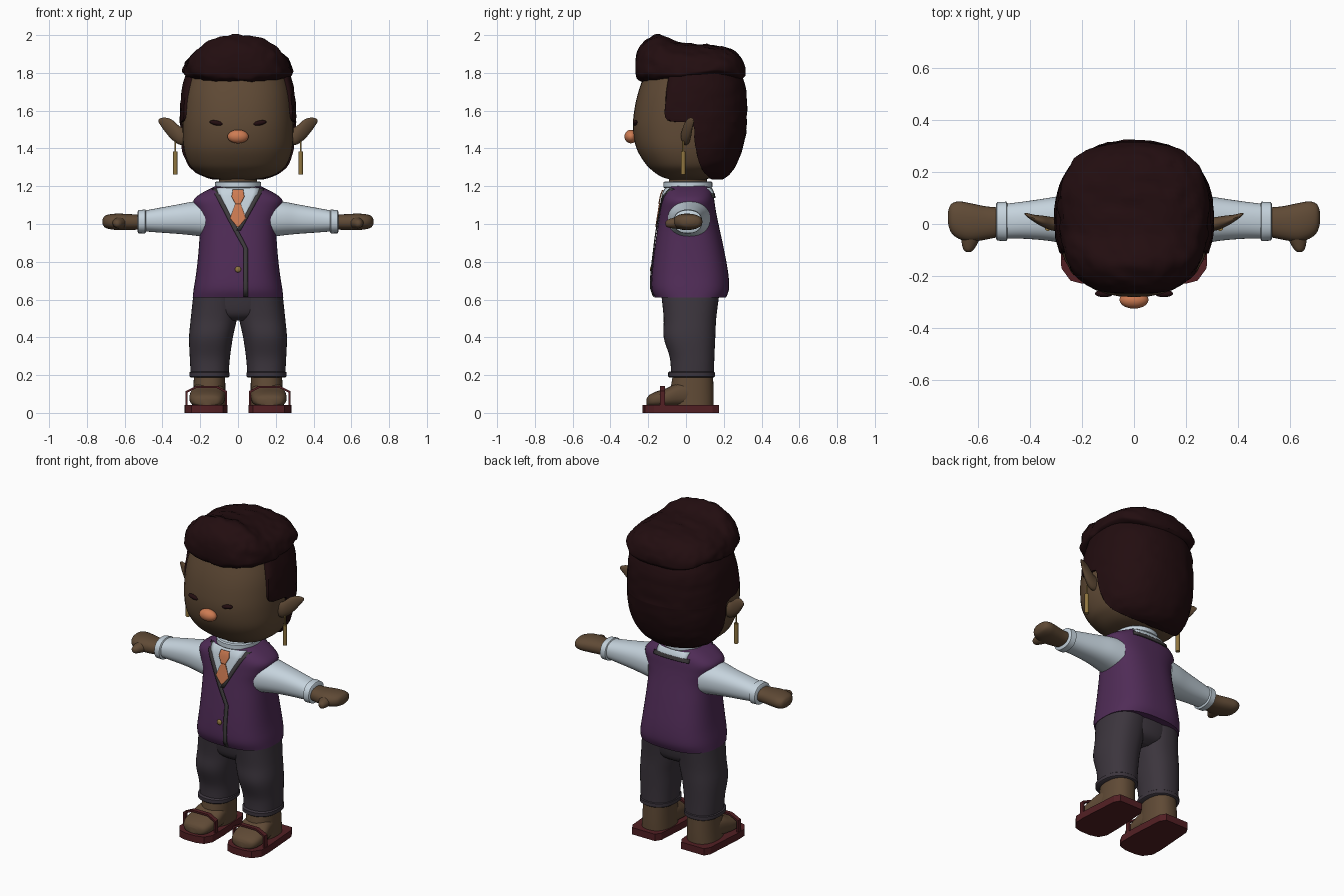
import bpy, bmesh, math
from mathutils import Vector, noise

if "Cube" in bpy.data.objects:
    bpy.data.objects.remove(bpy.data.objects["Cube"], do_unlink=True)


def material(name, *rgb):
    m = bpy.data.materials.new(name)
    m.use_nodes = True
    m.diffuse_color = (*rgb, 1)
    m.node_tree.nodes["Principled BSDF"].inputs["Base Color"].default_value = (*rgb, 1)
    return m


SKIN = material("brown skin", .115, .068, .036)
HAIR = material("dark maroon hair", .016, .004, .005)
ORANGE = material("orange", .62, .2, .085)
VEST = material("purple cloth", .08, .025, .095)
SHIRT = material("pale blue cloth", .56, .65, .72)
PANTS = material("charcoal cloth", .045, .036, .047)
TRIM = material("grey trim", .05, .045, .048)
SANDAL = material("red brown leather", .085, .014, .017)
GOLD = material("gold", .28, .18, .05)


def finish(name, bm, mat, angle=40):
    bmesh.ops.recalc_face_normals(bm, faces=bm.faces)
    me = bpy.data.meshes.new(name)
    bm.to_mesh(me)
    bm.free()
    me.materials.append(mat)
    me.shade_smooth()
    me.set_sharp_from_angle(angle=math.radians(angle))
    ob = bpy.data.objects.new(name, me)
    bpy.context.collection.objects.link(ob)
    return ob


def smooth(rows, sub=5):
    """Catmull-Rom spline through the section rows."""
    out = []
    for i in range(len(rows) - 1):
        quad = [rows[max(i - 1, 0)], rows[i], rows[i + 1], rows[min(i + 2, len(rows) - 1)]]
        for k in range(sub):
            t = k / sub
            out.append([b + .5 * t * (c - a + t * (2*a - 5*b + 4*c - d + t * (3*(b - c) + d - a)))
                        for a, b, c, d in zip(*quad)])
    return out + [list(rows[-1])]


PLACE = {"x": lambda t, u, v: (t, u, v), "y": lambda t, u, v: (u, t, v),
         "z": lambda t, u, v: (u, v, t)}


def loft(name, axis, rows, mat, n=2.3, side=1, sub=5, seg=40, mid=.5, rough=0):
    """Rows are (position, centre, half width, low, high, optional front limit)."""
    bm = bmesh.new()
    rings = []
    for t, cu, ru, lo, hi, *limit in smooth(rows, sub):
        cv = lo + (hi - lo) * mid
        ring = []
        for k in range(seg):
            a = math.tau * k / seg
            c, s = math.cos(a), math.sin(a)
            u = cu + ru * math.copysign(abs(c) ** (2 / n), c)
            v = cv + (hi - cv if s > 0 else cv - lo) * math.copysign(abs(s) ** (2 / n), s)
            if limit:
                v = max(v, limit[0])
            p = Vector(PLACE[axis](t, u, v))
            if rough:
                centre = Vector(PLACE[axis](t, cu, cv))
                p += (p - centre).normalized() * noise.noise(p * 22) * rough
            ring.append(bm.verts.new((p.x * side, p.y, p.z)))
        rings.append(ring)
    for r, q in zip(rings, rings[1:]):
        for k in range(seg):
            j = (k + 1) % seg
            bm.faces.new((r[k], r[j], q[j], q[k]))
    bm.faces.new(rings[0])
    bm.faces.new(rings[-1])
    return finish(name, bm, mat)


def ball(name, at, size, mat, tilt=0):
    bm = bmesh.new()
    bmesh.ops.create_uvsphere(bm, u_segments=24, v_segments=14, radius=1)
    bmesh.ops.scale(bm, vec=size, verts=bm.verts)
    ob = finish(name, bm, mat)
    ob.location, ob.rotation_euler = at, (0, tilt, 0)


def prism(name, outline, depth, axis, start, mat, side):
    """Extrude an outline along an axis."""
    bm = bmesh.new()
    f = bm.faces.new([bm.verts.new(PLACE[axis](start, u, v)) for u, v in outline])
    new = bmesh.ops.extrude_face_region(bm, geom=[f])["geom"]
    bmesh.ops.translate(bm, vec=PLACE[axis](depth, 0, 0),
                        verts=[g for g in new if isinstance(g, bmesh.types.BMVert)])
    bmesh.ops.scale(bm, vec=(side, 1, 1), verts=bm.verts)
    return finish(name, bm, mat, 25)


# Head and neck
loft("head", "z", [(1.235, 0, .09, -.08, .1), (1.25, 0, .17, -.13, .15), (1.28, 0, .225, -.175, .2),
                   (1.32, 0, .262, -.215, .23), (1.4, 0, .288, -.262, .26), (1.5, 0, .294, -.281, .28),
                   (1.6, 0, .291, -.274, .28), (1.7, 0, .28, -.252, .27), (1.82, 0, .25, -.21, .25)], SKIN)
loft("neck", "z", [(1.14, 0, .1, -.09, .11), (1.27, 0, .1, -.09, .11)], SKIN, n=2)
ball("nose", (0, -.292, 1.463), (.056, .034, .036), ORANGE)

# Hair: fitted back and sides, with a swept puff on top
loft("back_hair", "z", [(1.235, 0, .13, -.1, .19, .14), (1.25, 0, .18, -.13, .215, .12),
                        (1.28, 0, .235, -.18, .245, .09), (1.34, 0, .28, -.23, .278, .065),
                        (1.44, 0, .303, -.27, .31, .045), (1.53, 0, .307, -.285, .322, .03),
                        (1.55, 0, .307, -.285, .323, -.1), (1.64, 0, .305, -.28, .323, -.11),
                        (1.74, 0, .292, -.25, .312, -.1), (1.84, 0, .26, -.22, .27, -.08)],
     HAIR, seg=64, rough=.005)
loft("top_hair", "y", [(-.268, 0, .06, 1.8, 1.87), (-.255, 0, .14, 1.765, 1.92), (-.21, 0, .215, 1.748, 1.975),
                       (-.14, 0, .258, 1.738, 2), (-.05, 0, .28, 1.738, 1.965), (.05, 0, .288, 1.758, 1.952),
                       (.15, 0, .278, 1.775, 1.945), (.24, 0, .235, 1.765, 1.925),
                       (.29, 0, .17, 1.765, 1.88), (.314, 0, .06, 1.785, 1.83)],
     HAIR, n=2.2, seg=72, mid=.26, rough=.012)

# Vest, with a lookup of its surface for the pieces laid on it
VEST_ROWS = [(.61, 0, .24, -.165, .212), (.66, 0, .234, -.183, .228), (.75, 0, .22, -.18, .222),
             (.88, 0, .207, -.165, .198), (1, 0, .203, -.148, .172), (1.07, 0, .224, -.137, .158),
             (1.125, 0, .236, -.128, .15), (1.165, 0, .19, -.118, .143), (1.2, 0, .12, -.1, .125)]
VEST_N = 2.6
loft("vest", "z", VEST_ROWS, VEST, n=VEST_N, seg=56)


def vest_y(x, z, face):
    rows = smooth(VEST_ROWS, 5)
    a, b = next((p for p in zip(rows, rows[1:]) if p[1][0] >= z), rows[-2:])
    f = (z - a[0]) / (b[0] - a[0])
    _, _, r, lo, hi = [p + (q - p) * f for p, q in zip(a, b)]
    bulge = (1 - min(abs(x) / r, .97) ** VEST_N) ** (1 / VEST_N)
    return (lo + hi) / 2 + face * (hi - lo) / 2 * bulge


def drape(name, rows, mat, lift, face=-1, cols=8, sub=6):
    """Lay a thin plate on the vest; rows are (height, left x, right x)."""
    bm = bmesh.new()
    grid = []
    for i, (p, q) in enumerate(zip(rows, rows[1:])):
        for k in range(0 if i == 0 else 1, sub + 1):
            z, l, r = [a + (b - a) * k / sub for a, b in zip(p, q)]
            xs = [l + (r - l) * c / cols for c in range(cols + 1)]
            grid.append([bm.verts.new((x, vest_y(x, z, face) + face * lift, z)) for x in xs])
    for r, q in zip(grid, grid[1:]):
        for c in range(cols):
            bm.faces.new((r[c], r[c + 1], q[c + 1], q[c]))
    ob = finish(name, bm, mat)
    mod = ob.modifiers.new("thickness", "SOLIDIFY")
    mod.thickness, mod.offset = .006, 0


drape("shirt_front", [(1.19, -.115, .115), (1.15, -.1, .1), (.975, -.012, .004)], SHIRT, .003)
drape("right_lapel_trim", [(1.185, -.137, -.112), (.97, -.026, 0), (.87, .03, .052), (.615, .03, .052)],
      TRIM, .005, cols=2)
drape("left_lapel_trim", [(1.185, .112, .137), (.965, -.008, .014)], TRIM, .005, cols=2)
drape("tie_knot", [(1.18, -.028, .028), (1.145, -.034, .034), (1.105, -.013, .013)], ORANGE, .012)
drape("tie_blade", [(1.11, -.012, .012), (1.03, -.042, .042), (.985, -.004, .004)], ORANGE, .009)
drape("shirt_back", [(1.19, -.105, .105), (1.155, -.1, .1)], SHIRT, .003, 1)
drape("back_neck_trim", [(1.16, -.12, .12), (1.138, -.12, .12)], TRIM, .005, 1)
ball("vest_button", (0, vest_y(0, .76, -1) - .003, .76), (.016, .009, .016), GOLD)

# Shirt collar
loft("collar", "z", [(1.165, 0, .108, -.105, .128), (1.195, 0, .113, -.11, .132)], SHIRT, n=2.1, sub=1)
loft("collar_fold", "z", [(1.19, 0, .117, -.114, .134), (1.195, 0, .122, -.119, .139),
                          (1.22, 0, .122, -.119, .139), (1.226, 0, .115, -.112, .132)], SHIRT, n=2.1, sub=1)

# Seat of the trousers
loft("trouser_seat", "z", [(.49, 0, .09, -.07, .1), (.53, 0, .19, -.11, .155),
                           (.64, 0, .22, -.13, .175)], PANTS)

for side, word in ((1, "left_"), (-1, "right_")):
    # Eye, ear and earring
    ball(word + "eye", (side * .115, -.268, 1.535), (.036, .014, .013), HAIR, -side * .2)
    loft(word + "ear", "x", [(.27, 0, .022, 1.42, 1.5), (.31, 0, .026, 1.42, 1.518),
                             (.35, .01, .022, 1.447, 1.552), (.385, .022, .014, 1.487, 1.563),
                             (.41, .034, .008, 1.522, 1.56), (.422, .04, .003, 1.54, 1.552)],
         SKIN, n=2, side=side, seg=24)
    for part, r, lo, hi in (("earring_link", .005, 1.385, 1.44), ("earring_bar", .012, 1.262, 1.385)):
        loft(word + part, "z", [(lo, .332, r, -.015 - r, -.015 + r), (hi, .332, r, -.015 - r, -.015 + r)],
             GOLD, n=2, side=side, sub=1, seg=12)

    # Sleeve, cuff and hand
    loft(word + "sleeve", "x", [(.17, .015, .112, .93, 1.125), (.24, .017, .1, .94, 1.118),
                                (.32, .018, .084, .948, 1.103), (.42, .015, .072, .955, 1.085),
                                (.51, .01, .066, .962, 1.068)], SHIRT, side=side)
    loft(word + "cuff", "x", [(.487, .01, .068, .958, 1.07), (.492, .01, .076, .95, 1.077),
                              (.527, .01, .074, .951, 1.073), (.532, .01, .066, .96, 1.065)],
         SHIRT, side=side, sub=1)
    loft(word + "hand", "x", [(.51, .008, .055, .972, 1.05), (.57, .004, .064, .968, 1.052),
                              (.63, .006, .074, .968, 1.055), (.675, .015, .072, .972, 1.052),
                              (.705, .022, .054, .982, 1.043), (.717, .025, .02, 1, 1.025)],
         SKIN, side=side, seg=28)
    loft(word + "thumb", "y", [(-.108, .638, .008, .992, 1.012), (-.098, .637, .02, .983, 1.022),
                               (-.07, .632, .032, .977, 1.032), (-.02, .62, .045, .972, 1.045)],
         SKIN, n=2, side=side, seg=20)

    # Trouser leg and turned cuff
    loft(word + "leg", "z", [(.2, .15, .1, -.08, .148), (.29, .149, .106, -.085, .15),
                             (.4, .143, .116, -.118, .155), (.5, .128, .122, -.118, .16),
                             (.62, .115, .122, -.13, .175)], PANTS, side=side)
    loft(word + "leg_cuff", "z", [(.188, .151, .1, -.088, .147), (.193, .151, .106, -.094, .153),
                                  (.214, .151, .106, -.094, .153), (.22, .151, .099, -.086, .146)],
         PANTS, side=side, sub=1)

    # Ankle and foot
    loft(word + "ankle", "z", [(.038, .155, .088, -.08, .146), (.1, .153, .086, -.085, .146),
                               (.21, .15, .082, -.068, .143)], SKIN, side=side)
    loft(word + "foot", "y", [(-.208, .165, .03, .04, .075), (-.195, .165, .068, .034, .094),
                              (-.16, .165, .088, .03, .112), (-.1, .163, .094, .03, .132),
                              (-.04, .158, .09, .03, .16), (.03, .155, .08, .03, .17)],
         SKIN, n=2.6, side=side, seg=28)

    # Sandal sole and strap
    sole = [(.09, .175), (.245, .175), (.265, .14), (.282, -.1), (.28, -.17), (.245, -.218),
            (.2, -.23), (.13, -.23), (.08, -.215), (.055, -.17), (.055, -.06), (.068, .14)]
    prism(word + "sandal_sole", sole, .042, "z", 0, SANDAL, side)
    arch = [(.058, .03), (.058, .115), (.11, .143), (.22, .143), (.278, .115), (.278, .03)]
    inner = [(.267, .03), (.267, .108), (.218, .132), (.113, .132), (.069, .108), (.069, .03)]
    prism(word + "sandal_strap", arch + inner, .026, "y", -.137, SANDAL, side)
